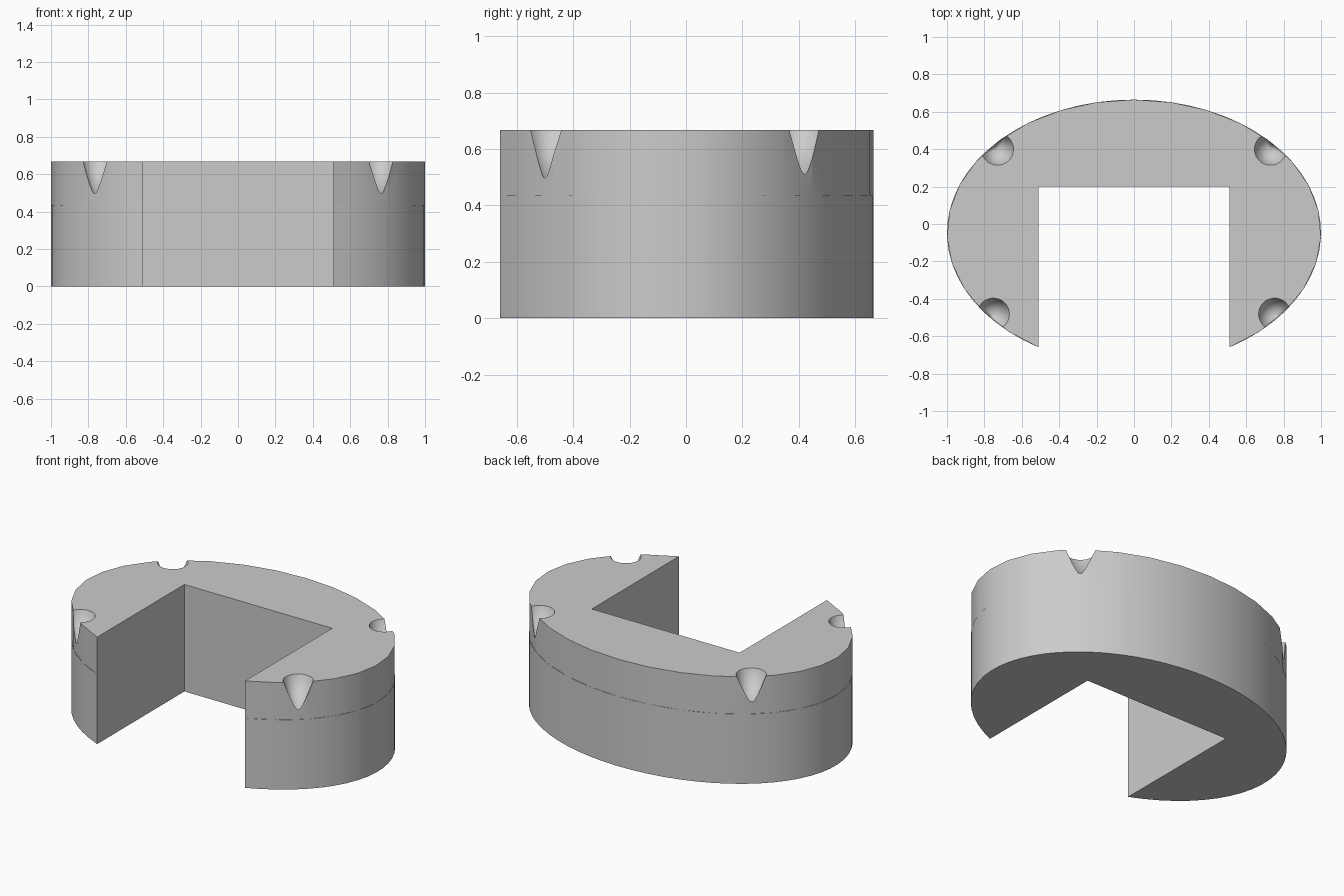
import bpy
import bmesh
from math import cos, sin, pi, acos

cube = bpy.data.objects.get("Cube")
if cube:
    bpy.data.objects.remove(cube, do_unlink=True)

HEIGHT, SEAM = 0.667, 0.435
CENTRE_Y, DEPTH = -0.047, 0.712
SLOT_X, SLOT_Y = 0.51, 0.2
SEGMENTS = 52

grey = bpy.data.materials.new("plain grey")
grey.use_nodes = True
colour = (0.6, 0.6, 0.6, 1)
grey.diffuse_color = colour
grey.node_tree.nodes["Principled BSDF"].inputs["Base Color"].default_value = colour


def add_object(name, bm):
    mesh = bpy.data.meshes.new(name)
    bmesh.ops.recalc_face_normals(bm, faces=bm.faces)
    bm.to_mesh(mesh)
    bm.free()
    mesh.materials.append(grey)
    obj = bpy.data.objects.new(name, mesh)
    bpy.context.collection.objects.link(obj)
    return obj


# Horseshoe outline: an oval arc closed by a square slot at the front
start = -acos(SLOT_X)
span = 2 * pi - 2 * (pi / 2 + start)
arc = []
for i in range(SEGMENTS + 1):
    a = start + span * i / SEGMENTS
    arc.append((cos(a), CENTRE_Y + DEPTH * sin(a)))

# The upper band is coarser, so it sits a hair inside the lower one
coarse = list(arc)
for i in range(1, SEGMENTS, 2):
    (x0, y0), (x1, y1) = arc[i - 1], arc[i + 1]
    coarse[i] = ((x0 + x1) / 2, (y0 + y1) / 2)
slot = [(-SLOT_X, SLOT_Y), (SLOT_X, SLOT_Y)]

# Body: lower band, thin ledge and upper band in one closed shell
bm = bmesh.new()
levels = ((arc, 0), (arc, SEAM), (coarse, SEAM), (coarse, HEIGHT))
rings = [[bm.verts.new((x, y, z)) for x, y in outline + slot]
         for outline, z in levels]
for low, high in zip(rings, rings[1:]):
    for i in range(len(low)):
        j = (i + 1) % len(low)
        bm.faces.new((low[i], low[j], high[j], high[i]))
bm.faces.new(rings[0][::-1])
bm.faces.new(rings[-1])
bmesh.ops.remove_doubles(bm, verts=bm.verts, dist=1e-5)
body = add_object("horseshoe_body", bm)

# Conical notches in the upper rim, with points at the seam height
bm = bmesh.new()
margin = 0.05
cone_height = HEIGHT - SEAM
scale = (cone_height + margin) / cone_height
for side in (-1, 1):
    for x, y in ((0.73, 0.4), (0.752, -0.482)):
        cone = bmesh.ops.create_cone(bm, cap_ends=True, segments=32, radius1=0,
                                     radius2=0.086 * scale,
                                     depth=cone_height + margin)
        bmesh.ops.translate(bm, verts=cone["verts"],
                            vec=(side * x, y, (SEAM + HEIGHT + margin) / 2))
bmesh.ops.remove_doubles(bm, verts=bm.verts, dist=1e-5)
cutter = add_object("notch_cutter", bm)
cutter.hide_render = True

cut = body.modifiers.new("notches", "BOOLEAN")
cut.operation = "DIFFERENCE"
cut.solver = "EXACT"
cut.object = cutter

bpy.ops.object.select_all(action="DESELECT")
body.select_set(True)
bpy.context.view_layer.objects.active = body
bpy.ops.object.modifier_apply(modifier=cut.name)
bpy.data.objects.remove(cutter, do_unlink=True)
bpy.ops.object.shade_smooth_by_angle(angle=pi / 6)
